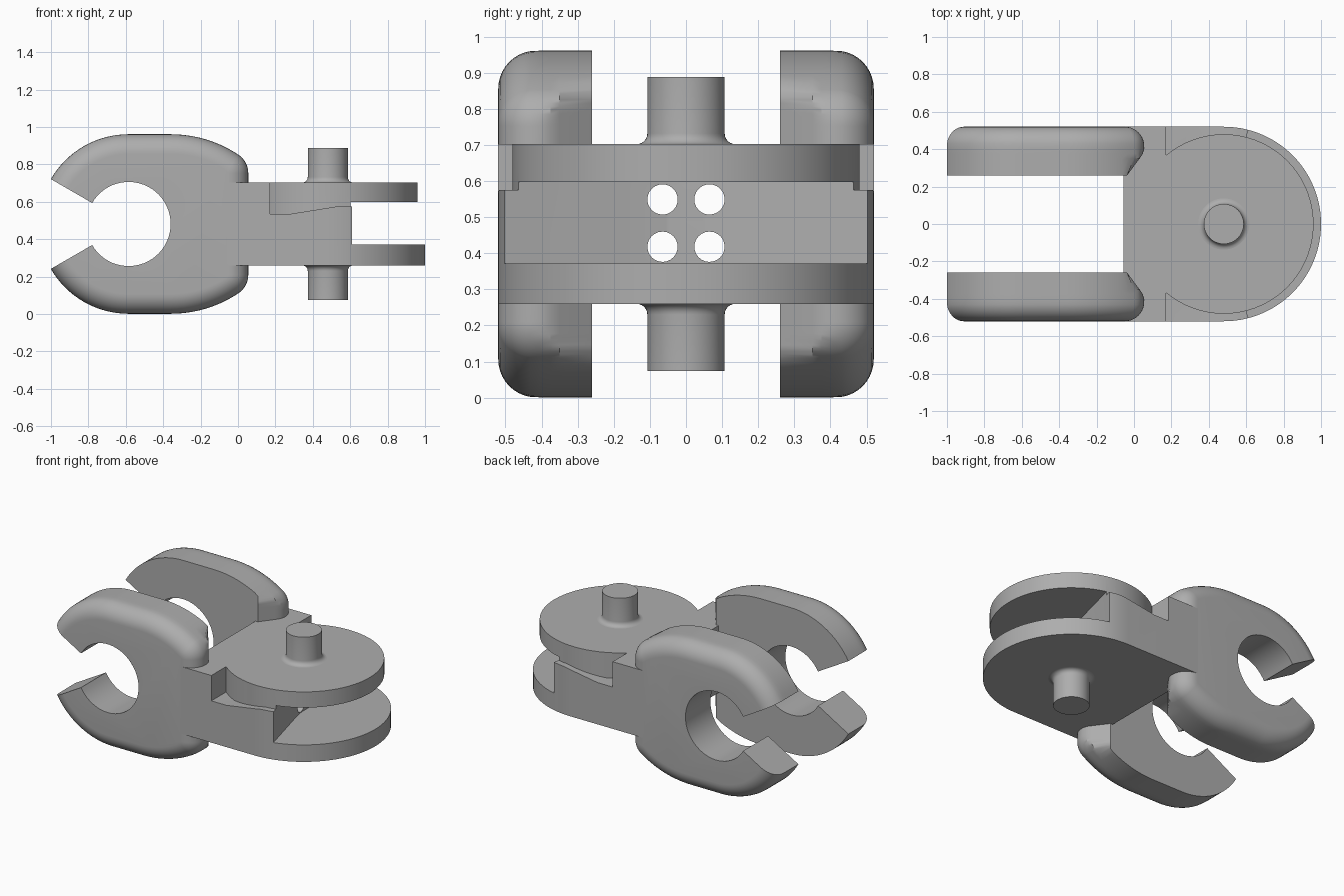
import bpy, bmesh
from math import sin, cos, asin, pi, radians, sqrt

cube = bpy.data.objects.get("Cube")
if cube:
    bpy.data.objects.remove(cube, do_unlink=True)

# Single grey plastic
grey = bpy.data.materials.new("grey plastic")
grey.use_nodes = True
COLOUR = (0.42, 0.42, 0.42, 1)
grey.diffuse_color = COLOUR
grey.node_tree.nodes["Principled BSDF"].inputs["Base Color"].default_value = COLOUR

MID = 0.481            # height of the symmetry plane
HUB = 0.48             # x of the pin axis
LOW, HIGH = 0.26, 0.702


def loft(name, rings):
    """Solid through matching closed rings, capped at both ends."""
    bm = bmesh.new()
    loops = [[bm.verts.new(p) for p in ring] for ring in rings]
    n = len(loops[0])
    for a, b in zip(loops, loops[1:]):
        for i in range(n):
            j = (i + 1) % n
            bm.faces.new((a[i], a[j], b[j], b[i]))
    bm.faces.new(loops[0])
    bm.faces.new(loops[-1])
    bmesh.ops.recalc_face_normals(bm, faces=bm.faces)
    mesh = bpy.data.meshes.new(name)
    bm.to_mesh(mesh)
    bm.free()
    mesh.materials.append(grey)
    obj = bpy.data.objects.new(name, mesh)
    bpy.context.collection.objects.link(obj)
    return obj


def prism_z(name, outline, z0, z1):
    return loft(name, [[(x, y, z) for x, y in outline] for z in (z0, z1)])


def arc(cx, cy, r, a0, a1, n):
    return [(cx + r * cos(radians(a0 + (a1 - a0) * i / n)),
             cy + r * sin(radians(a0 + (a1 - a0) * i / n))) for i in range(n + 1)]


def activate(obj):
    bpy.ops.object.select_all(action='DESELECT')
    obj.select_set(True)
    bpy.context.view_layer.objects.active = obj


def subtract(obj, cutter):
    activate(obj)
    mod = obj.modifiers.new("cut", 'BOOLEAN')
    mod.operation = 'DIFFERENCE'
    mod.solver = 'EXACT'
    mod.object = cutter
    bpy.ops.object.modifier_apply(modifier=mod.name)
    bpy.data.objects.remove(cutter, do_unlink=True)


def smooth(obj):
    activate(obj)
    bpy.ops.object.shade_smooth_by_angle(angle=radians(30))


# Hinge body: round-ended block
outline = [(-0.055, -0.52)] + arc(HUB, 0, 0.52, -90, 90, 72) + [(-0.055, 0.52)]
body = prism_z("hinge_body", outline, LOW, HIGH)

# Slot between the plates, with a shallow V-shaped back wall
slot = [(1.3, 0.8), (0.687, 0.8), (0.512, 0.12), (0.5, 0.05),
        (0.5, -0.05), (0.512, -0.12), (0.687, -0.8), (1.3, -0.8)]
subtract(body, prism_z("slot_cutter", slot, 0.372, 0.598))

# Ramped ledge around the upper disc
ramp = [(0.17, 0.535), (0.28, 0.535), (0.53, 0.575), (1.3, 0.575), (1.3, 0.9), (0.17, 0.9)]
ledge = loft("ledge_cutter", [[(x, y, z) for x, z in ramp] for y in (-0.8, 0.8)])
subtract(ledge, prism_z("disc_core", arc(HUB, 0, 0.48, 0, 355, 71), 0.3, 1.0))
subtract(body, ledge)

# Four through holes
for y in (-0.065, 0.065):
    for z in (0.418, 0.549):
        circle = arc(y, z, 0.042, 0, 345, 23)
        subtract(body, loft("hole_cutter", [[(x, a, b) for a, b in circle] for x in (-0.3, 1.3)]))
smooth(body)

# Upper and lower pins with flared roots
flare = [(0.137 - 0.03 * sin(t * pi / 12), 0.03 * (1 - cos(t * pi / 12))) for t in range(7)]
profile = [(0.137, -0.02)] + flare + [(0.107, 0.186)]
for name, root, way in (("upper_pin", HIGH, 1), ("lower_pin", LOW, -1)):
    pin = loft(name, [[(x, y, root + way * h) for x, y in arc(HUB, 0, r, 0, 352.5, 47)]
                      for r, h in profile])
    smooth(pin)

# Claw outline as points with outward normals, upper half then mirrored
R, BIG, CORNER, END = 0.48, 0.654, 0.12, 0.055
CX, FLAT = -0.585, -0.36
bx = END - CORNER
tilt = asin((bx - FLAT) / (BIG - CORNER))
bz = R - BIG + sqrt((BIG - CORNER) ** 2 - (bx - FLAT) ** 2)
half = []


def sweep(cx, cz, r, a0, a1, n):
    for i in range(n + 1):
        a = a0 + (a1 - a0) * i / n
        half.append((cx + r * cos(a), cz + r * sin(a), cos(a), sin(a)))


sweep(CX, 0, R, pi * 5 / 6, pi / 2, 16)
sweep(FLAT, R - BIG, BIG, pi / 2, pi / 2 - tilt, 10)
sweep(bx, bz, CORNER, pi / 2 - tilt - 0.05, 0, 10)
outer = half + [(x, -z, nx, -nz) for x, z, nx, nz in reversed(half)]
bore = arc(CX, 0, 0.225, -150, 150, 48)

# Cross-sections: depth, inset of the outer edge, furthest x
ROUND = 0.105
sections = [(0.26, 0, -0.037), (0.35, 0, 0.03), (0.375, 0, 0.047), (0.405, 0, END)]
for i in range(1, 11):
    t = i / 10 * pi / 2
    sections.append((0.52 - ROUND + ROUND * sin(t), ROUND * (1 - cos(t)), END))

for name, side in (("right_claw", -1), ("left_claw", 1)):
    rings = []
    for y, inset, limit in sections:
        ring = [(min(x - nx * inset, limit), side * y, MID + z - nz * inset)
                for x, z, nx, nz in outer]
        ring += [(x, side * y, MID + z) for x, z in bore]
        rings.append(ring)
    smooth(loft(name, rings))
